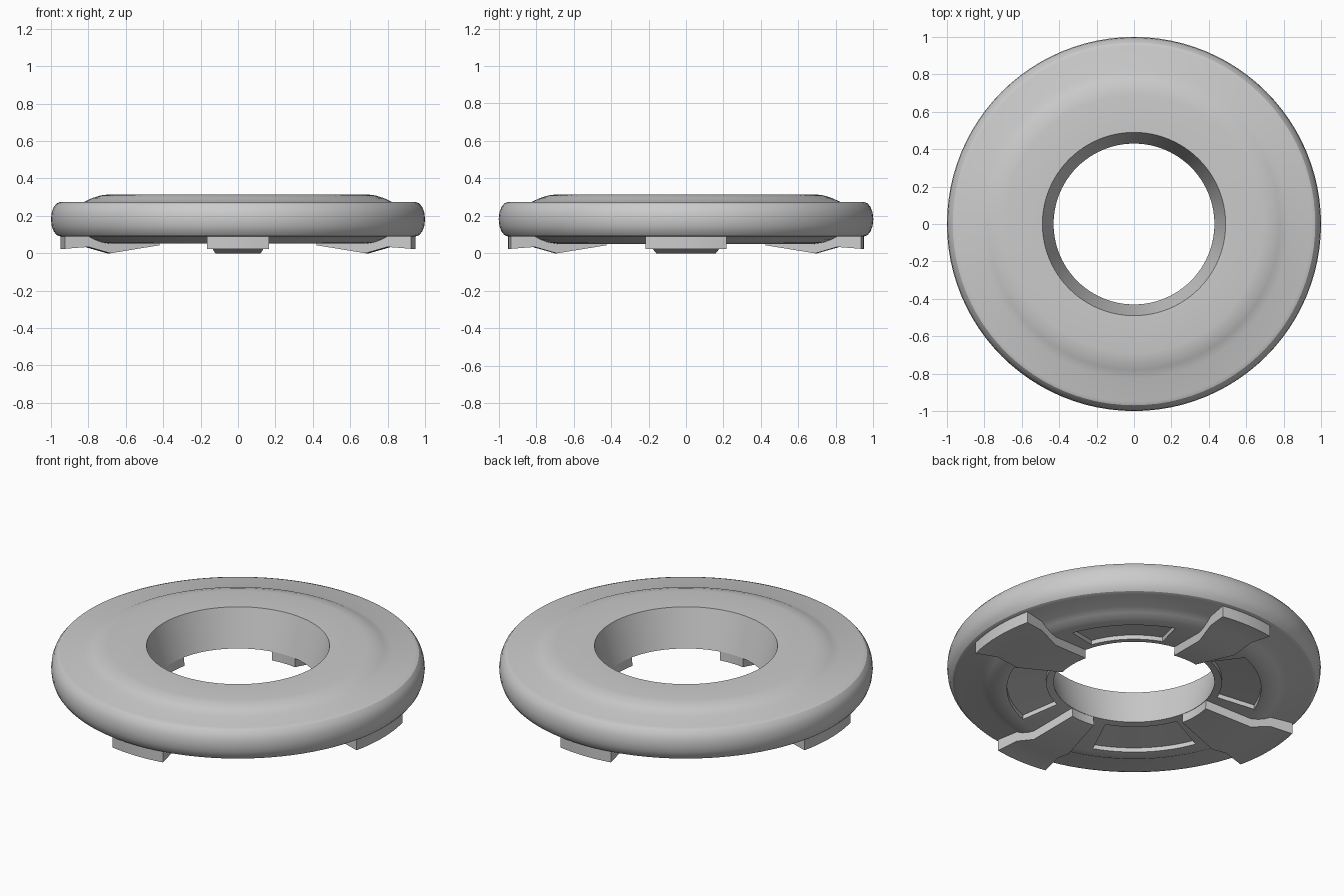
import bpy, bmesh, math

if "Cube" in bpy.data.objects:
    bpy.data.objects.remove(bpy.data.objects["Cube"])


def sweep(name, profile, start=0.0, span=360.0, steps=96):
    """Turn a closed (radius, z) profile about z, fully or as a capped sector."""
    full = span >= 360
    bm = bmesh.new()
    rings = []
    for i in range(steps if full else steps + 1):
        a = math.radians(start + span * i / steps)
        rings.append([bm.verts.new((r * math.cos(a), r * math.sin(a), z)) for r, z in profile])
    n = len(profile)
    for i in range(steps):
        p, q = rings[i], rings[(i + 1) % len(rings)]
        for j in range(n):
            k = (j + 1) % n
            bm.faces.new((p[j], q[j], q[k], p[k]))
    if not full:
        bm.faces.new(rings[0])
        bm.faces.new(rings[-1])
    bmesh.ops.recalc_face_normals(bm, faces=bm.faces[:])
    mesh = bpy.data.meshes.new(name)
    bm.to_mesh(mesh)
    bm.free()
    obj = bpy.data.objects.new(name, mesh)
    bpy.context.collection.objects.link(obj)
    return obj


def select(obj):
    bpy.ops.object.select_all(action='DESELECT')
    obj.select_set(True)
    bpy.context.view_layer.objects.active = obj


def smooth(obj):
    select(obj)
    bpy.ops.object.shade_smooth_by_angle(angle=math.radians(28))


# Ring body: tapered hole, domed top, flat lip, rounded rim, domed underside
body_profile = [(0.43, 0.095), (0.49, 0.313), (0.69, 0.315), (0.735, 0.309), (0.78, 0.295),
                (0.825, 0.274), (0.95, 0.274)]
for i in range(1, 8):
    t = i / 8
    body_profile.append((0.95 + 0.05 * math.sin(math.pi * t), 0.182 + 0.092 * math.cos(math.pi * t)))
body_profile += [(0.95, 0.09), (0.82, 0.09), (0.785, 0.072), (0.745, 0.058), (0.70, 0.051)]
body = sweep("ring_body", body_profile)

# Shallow pockets in the underside, between the feet
pocket_profile = [(0.47, 0.0), (0.68, 0.0), (0.68, 0.08), (0.47, 0.114)]
for k in range(4):
    cutter = sweep("pocket_cutter", pocket_profile, 45 + 90 * k - 24, 48, 12)
    cutter.hide_render = True
    mod = body.modifiers.new("pocket", 'BOOLEAN')
    mod.operation = 'DIFFERENCE'
    mod.solver = 'EXACT'
    mod.object = cutter
    select(body)
    bpy.ops.object.modifier_apply(modifier=mod.name)
    bpy.data.objects.remove(cutter)
smooth(body)

# Four wedge feet, wider on the left and right than on the front and back
foot_profile = [(0.43, 0.043), (0.70, 0.0), (0.82, 0.034), (0.95, 0.024), (0.95, 0.091),
                (0.82, 0.095), (0.70, 0.055), (0.432, 0.098)]
for name, angle, half in (("right_foot", 0, 13.1), ("back_foot", 90, 10),
                          ("left_foot", 180, 13.1), ("front_foot", 270, 10)):
    smooth(sweep(name, foot_profile, angle - half, 2 * half, 8))
